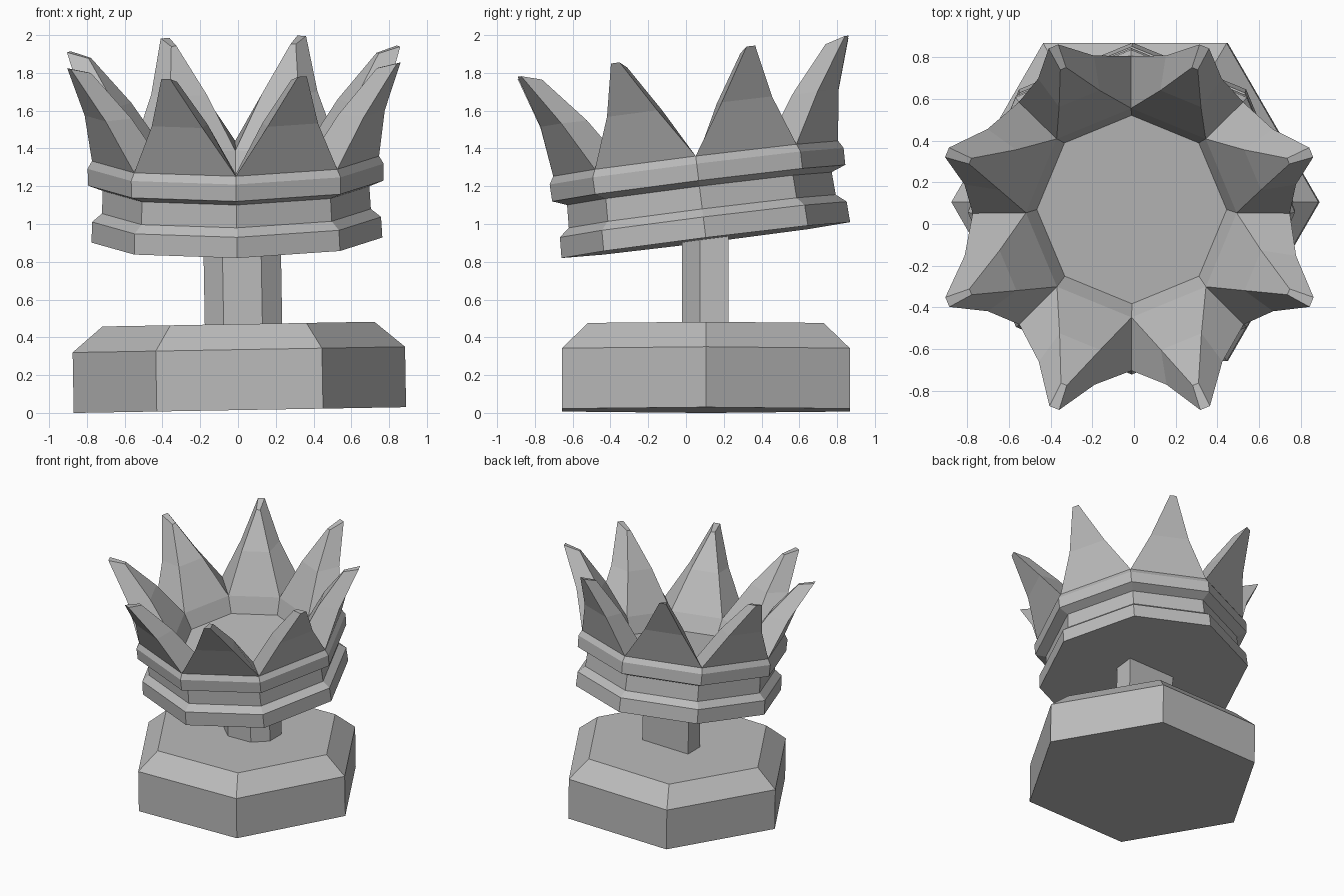
import bpy
import bmesh
from math import cos, sin, pi, radians
from mathutils import Matrix, Vector

cube = bpy.data.objects.get("Cube")
if cube:
    bpy.data.objects.remove(cube, do_unlink=True)

# One plain grey material
grey = bpy.data.materials.new("plain_grey")
grey.use_nodes = True
colour = (0.5, 0.5, 0.5, 1.0)
grey.diffuse_color = colour
grey.node_tree.nodes["Principled BSDF"].inputs["Base Color"].default_value = colour

# The whole model leans slightly sideways; the crown also tips forward
lean = Matrix.Translation((0.01, 0.105, 0.015)) @ Matrix.Rotation(radians(-1), 4, 'Y')
crown_tilt = lean @ Matrix.Translation((0, 0, 0.9)) @ Matrix.Rotation(radians(7.1), 4, 'X')


def polygon(radius, z, sides):
    return [Vector((radius * cos(2 * pi * i / sides), radius * sin(2 * pi * i / sides), z))
            for i in range(sides)]


def skin(bm, rings, cap_start=True, cap_end=True):
    """Join a stack of closed rings with quads."""
    loops = [[bm.verts.new(p) for p in ring] for ring in rings]
    for low, high in zip(loops, loops[1:]):
        n = len(low)
        for i in range(n):
            j = (i + 1) % n
            bm.faces.new((low[i], low[j], high[j], high[i]))
    if cap_start:
        bm.faces.new(loops[0][::-1])
    if cap_end:
        bm.faces.new(loops[-1])


def finish(bm, name, matrix):
    bmesh.ops.remove_doubles(bm, verts=bm.verts, dist=0.0005)
    bmesh.ops.recalc_face_normals(bm, faces=bm.faces)
    bm.transform(matrix)
    mesh = bpy.data.meshes.new(name)
    bm.to_mesh(mesh)
    bm.free()
    mesh.materials.append(grey)
    obj = bpy.data.objects.new(name, mesh)
    bpy.context.collection.objects.link(obj)


# Six-sided base with a chamfered top
bm = bmesh.new()
skin(bm, [polygon(r, z, 6) for r, z in ((0.88, 0), (0.88, 0.32), (0.72, 0.455))])
finish(bm, "base", lean)

# Post: a block with its two front corners cut
outline = [(-0.18, 0.12), (-0.18, -0.03), (-0.08, -0.125),
           (0.125, -0.125), (0.23, -0.03), (0.23, 0.12)]
bm = bmesh.new()
skin(bm, [[Vector((x + 0.002, y, z)) for x, y in outline] for z in (0.44, 0.96)])
finish(bm, "post", lean)

# Eight-sided crown band, with a groove outside and a sunken floor inside
SIDES = 8
RIM, INNER = (0.76, 0.435), (0.505, 0.415)
profile = [(0.77, 0), (0.765, 0.11), (0.712, 0.154), (0.706, 0.275),
           (0.782, 0.304), (0.784, 0.394), RIM, INNER, (0.455, 0.29)]
bm = bmesh.new()
skin(bm, [polygon(r, z, SIDES) for r, z in profile])
finish(bm, "crown_band", crown_tilt)


# Flared spikes, one on each side of the band
def section(angle, outer, inner):
    """Four corners from (radius, half width, height) of the outer and inner edges."""
    out = Vector((cos(angle), sin(angle), 0))
    side = Vector((-sin(angle), cos(angle), 0))
    corners = []
    for (r, w, z), signs in ((outer, (-1, 1)), (inner, (1, -1))):
        corners += [out * r + side * w * s + Vector((0, 0, z)) for s in signs]
    return corners


def edge(radius, z):
    return radius * cos(pi / SIDES), radius * sin(pi / SIDES), z


bm = bmesh.new()
for k in range(SIDES):
    a = 2 * pi * (k + 0.5) / SIDES
    skin(bm, [section(a, edge(*RIM), edge(*INNER)),
              section(a, (0.80, 0.145, 0.70), (0.635, 0.105, 0.70)),
              section(a, (0.945, 0.025, 0.975), (0.825, 0.015, 0.945))], cap_start=False)
finish(bm, "crown_spikes", crown_tilt)
